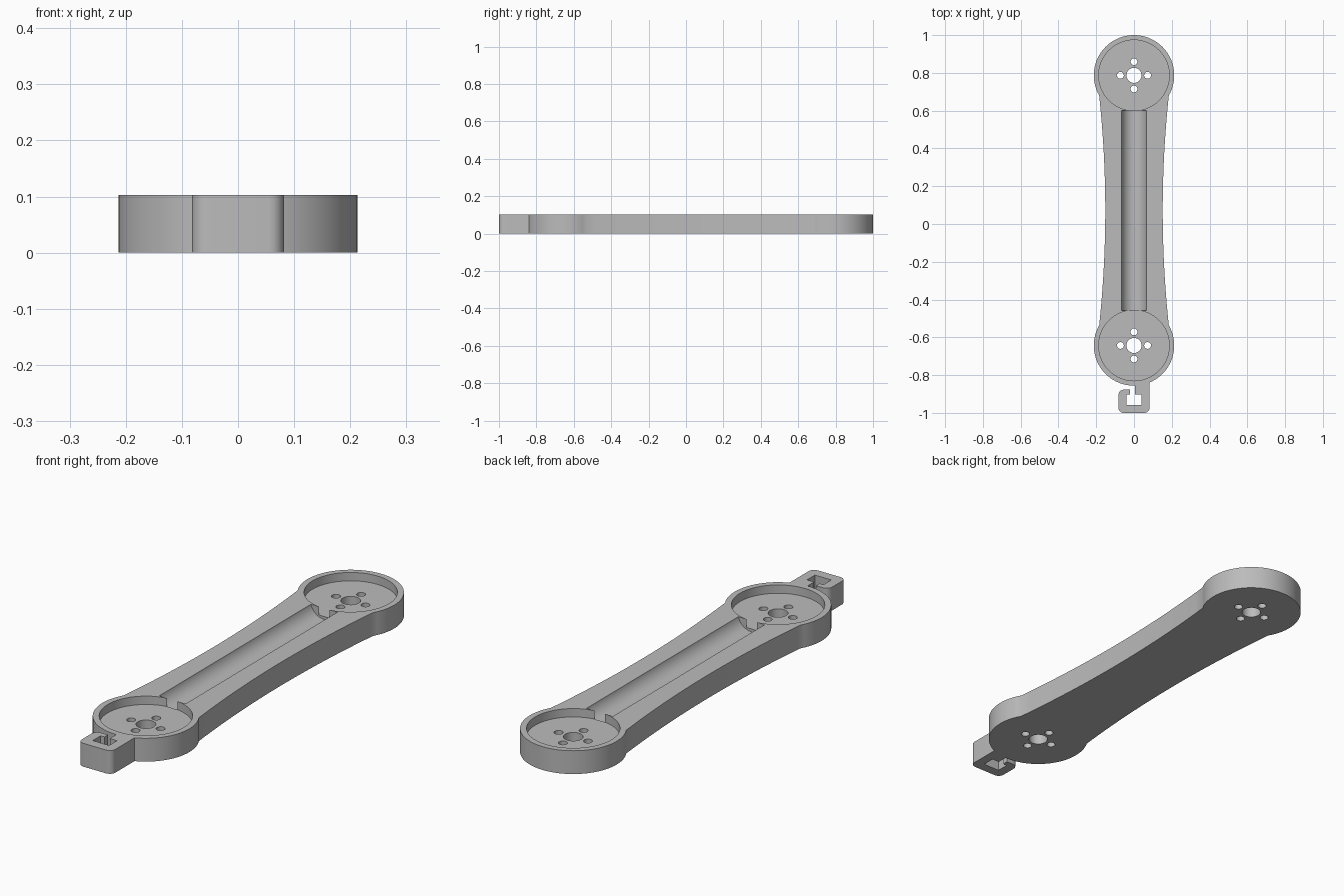
import bpy, bmesh
from math import sin, cos, pi, asin, radians, hypot

if "Cube" in bpy.data.objects:
    bpy.data.objects.remove(bpy.data.objects["Cube"])

H = 0.103                 # arm thickness
FLOOR = 0.066             # height of the round pocket floors
R = 0.213                 # outer radius of the ends
POCKET = 0.187
BACK, FRONT = 0.787, -0.643
MID = (BACK + FRONT) / 2
JOIN = 0.107              # where the waist meets each round end


def arc(cx, cy, r, a0, a1, n):
    return [(cx + r * cos(a0 + (a1 - a0) * i / n), cy + r * sin(a0 + (a1 - a0) * i / n))
            for i in range(n + 1)]


def circle(cx, cy, r, n=64):
    return arc(cx, cy, r, 0, 2 * pi, n)[:-1]


def prism(name, pts, z0, z1):
    bm = bmesh.new()
    face = bm.faces.new([bm.verts.new((x, y, z0)) for x, y in pts])
    out = bmesh.ops.extrude_face_region(bm, geom=[face])["geom"]
    bmesh.ops.translate(bm, vec=(0, 0, z1 - z0),
                        verts=[v for v in out if isinstance(v, bmesh.types.BMVert)])
    bmesh.ops.recalc_face_normals(bm, faces=bm.faces)
    mesh = bpy.data.meshes.new(name)
    bm.to_mesh(mesh)
    bm.free()
    ob = bpy.data.objects.new(name, mesh)
    bpy.context.collection.objects.link(ob)
    return ob


def combine(target, other, operation):
    other.hide_render = True
    mod = target.modifiers.new("combine", "BOOLEAN")
    mod.operation, mod.object, mod.solver = operation, other, "EXACT"
    bpy.context.view_layer.objects.active = target
    bpy.ops.object.modifier_apply(modifier=mod.name)
    bpy.data.objects.remove(other)


def waist(side):
    half = (BACK - FRONT) / 2 - JOIN
    edge = hypot(R, 0) * cos(asin(JOIN / R))
    steps = [-1 + 2 * i / 24 for i in range(1, 24)]
    return [(side * (0.152 + (edge - 0.152) * t * t), MID + side * half * t) for t in steps]


# Arm body: two round ends joined by a concave waist
a = asin(JOIN / R)
outline = (arc(0, BACK, R, -a, pi + a, 48) + waist(-1)
           + arc(0, FRONT, R, pi - a, 2 * pi + a, 48) + waist(1))
arm = prism("arm", outline, 0, H)

# Open hook at the front end
c = 0.027
hook = (arc(0.082 - c, -1 + c, c, 0, -pi / 2, 6) + arc(-0.082 + c, -1 + c, c, -pi / 2, -pi, 6)
        + arc(-0.082 + c, -0.877 - c, c, pi, pi / 2, 6)
        + [(-0.021, -0.877), (-0.021, -0.902), (-0.04, -0.902), (-0.04, -0.957),
           (0.04, -0.957), (0.04, -0.902), (0.005, -0.902), (0.005, -0.836), (0.082, -0.836)])
combine(arm, prism("hook", hook, 0, H), "UNION")

# Long rounded channel between the pockets
half_width, depth = 0.065, 0.05
gr = (half_width ** 2 + depth ** 2) / (2 * depth)
channel = prism("channel_cutter", circle(0, 0, gr), FRONT + POCKET - 0.002, BACK - POCKET + 0.002)
for v in channel.data.vertices:
    x, y, z = v.co
    v.co = (x, z, y + H - depth + gr)
bm = bmesh.new()
bm.from_mesh(channel.data)
bmesh.ops.recalc_face_normals(bm, faces=bm.faces)
bm.to_mesh(channel.data)
bm.free()
combine(arm, channel, "DIFFERENCE")

# Round pockets, each with a shaft hole and four screw holes
for cy in (BACK, FRONT):
    combine(arm, prism("pocket_cutter", circle(0, cy, POCKET), FLOOR, H + 0.1), "DIFFERENCE")
    holes = [(0, 0, 0.04)] + [(0.072 * cos(k * pi / 2), 0.072 * sin(k * pi / 2), 0.018)
                              for k in range(4)]
    for dx, dy, r in holes:
        combine(arm, prism("hole_cutter", circle(dx, cy + dy, r, 32), -0.1, H + 0.1), "DIFFERENCE")

# Single grey finish
grey = bpy.data.materials.new("grey")
grey.use_nodes = True
colour = (0.5, 0.5, 0.5, 1)
grey.diffuse_color = colour
grey.node_tree.nodes["Principled BSDF"].inputs["Base Color"].default_value = colour
arm.data.materials.clear()
arm.data.materials.append(grey)
bpy.ops.object.select_all(action="DESELECT")
arm.select_set(True)
bpy.context.view_layer.objects.active = arm
bpy.ops.object.shade_smooth_by_angle(angle=radians(30))
